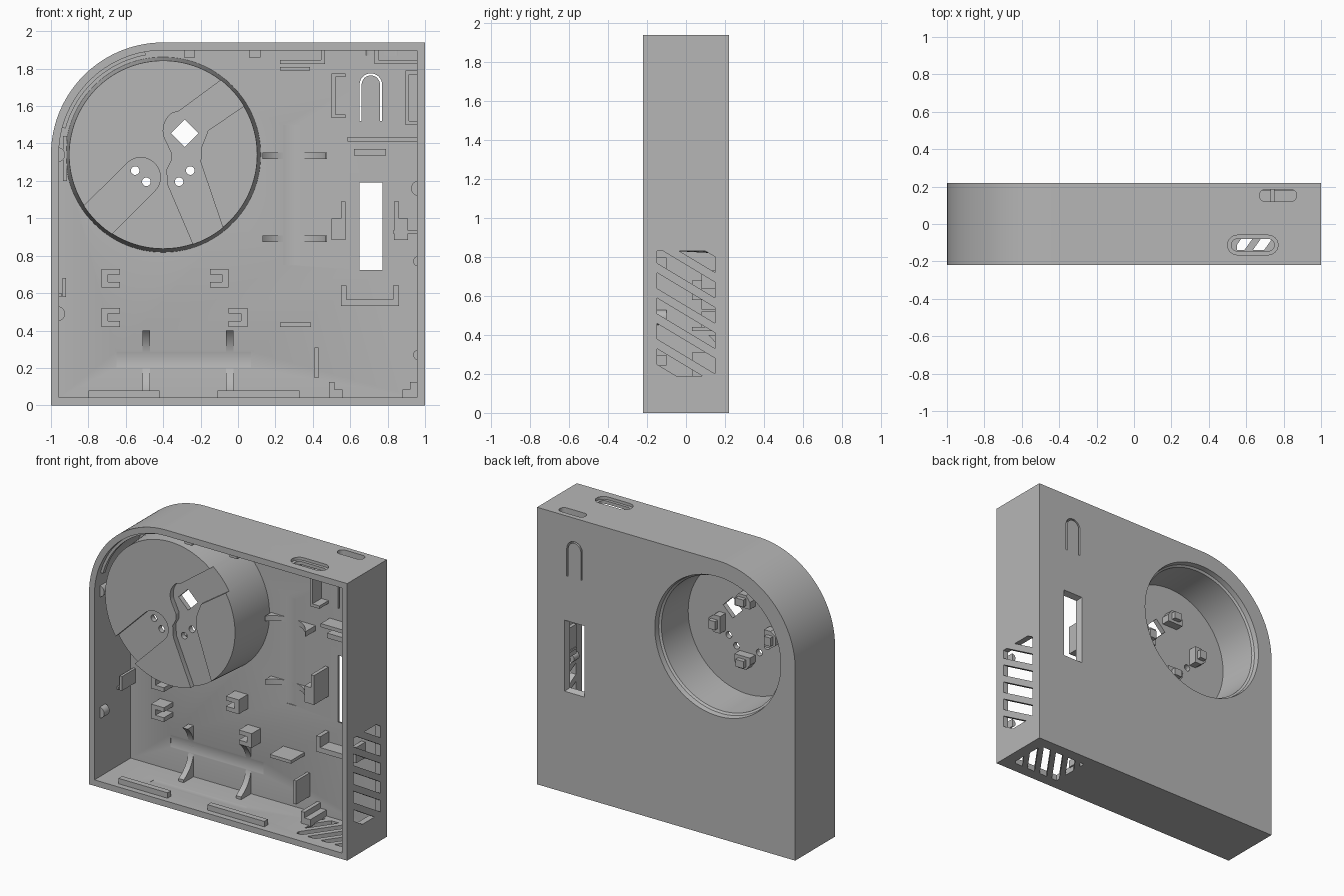
import bpy, bmesh, math
from mathutils import Vector, Matrix

if "Cube" in bpy.data.objects:
    bpy.data.objects.remove(bpy.data.objects["Cube"])

grey = bpy.data.materials.new("plain_grey")
grey.use_nodes = True
colour = (0.47, 0.47, 0.47, 1)
grey.diffuse_color = colour
grey.node_tree.nodes["Principled BSDF"].inputs["Base Color"].default_value = colour
CUP = (-0.4, 1.34)          # centre of the round cup and the rounded corner
BACK = 0.185                # inner face of the back wall, with a slight overlap
parts = []


def finish(name, bm):
    bmesh.ops.recalc_face_normals(bm, faces=bm.faces)
    mesh = bpy.data.meshes.new(name)
    bm.to_mesh(mesh)
    bm.free()
    mesh.materials.append(grey)
    ob = bpy.data.objects.new(name, mesh)
    bpy.context.collection.objects.link(ob)
    parts.append(ob)
    return ob


def prism(name, pts, lo, hi, axis="y"):
    place = {"x": lambda a, b, d: (d, a, b), "y": lambda a, b, d: (a, d, b),
             "z": lambda a, b, d: (a, b, d)}[axis]
    bm = bmesh.new()
    ends = [[bm.verts.new(place(a, b, d)) for a, b in pts] for d in (lo, hi)]
    for loop in ends:
        bm.faces.new(loop)
    for i in range(len(pts)):
        j = (i + 1) % len(pts)
        bm.faces.new((ends[0][i], ends[0][j], ends[1][j], ends[1][i]))
    return finish(name, bm)


def rect(x0, x1, z0, z1):
    return [(x0, z0), (x1, z0), (x1, z1), (x0, z1)]


def box(name, x0, x1, z0, z1, front=0.08, back=BACK):
    return prism(name, rect(x0, x1, z0, z1), front, back)


def arc(c, r, a0, a1, n=24):
    return [(c[0] + r * math.cos(math.radians(a0 + (a1 - a0) * i / n)),
             c[1] + r * math.sin(math.radians(a0 + (a1 - a0) * i / n))) for i in range(n + 1)]


def circle(c, r, n=32):
    return arc(c, r, 0, 360, n)[:-1]


def stadium(x0, x1, y0, y1):
    r, m = (y1 - y0) / 2, (y0 + y1) / 2
    return arc((x1 - r, m), r, -90, 90, 12) + arc((x0 + r, m), r, 90, 270, 12)


def clip(pts, k, lim, sign):
    # keep the side of a polygon where sign * (coordinate - lim) is positive
    out = []
    for p, q in zip(pts, pts[1:] + pts[:1]):
        a, b = sign * (p[k] - lim), sign * (q[k] - lim)
        if a >= 0:
            out.append(p)
        if a * b < 0:
            out.append(tuple(Vector(p).lerp(Vector(q), a / (a - b))))
    return out


def cut(target, cutter):
    mod = target.modifiers.new("cut", "BOOLEAN")
    mod.operation, mod.solver, mod.object = "DIFFERENCE", "EXACT", cutter
    bpy.context.view_layer.objects.active = target
    bpy.ops.object.modifier_apply(modifier=mod.name)
    parts.remove(cutter)
    bpy.data.objects.remove(cutter)


def frustum(x0, x1, z0, z1, y0, y1, grow):
    bm = bmesh.new()
    for y, g in ((y0, 0), (y1, grow)):
        for x, z in rect(x0 - g, x1 + g, z0 - g, z1 + g):
            bm.verts.new((x, y, z))
    bmesh.ops.convex_hull(bm, input=bm.verts)
    return finish("cutter", bm)


def outline(t):
    return [(-1 + t, t), (1 - t, t), (1 - t, 1.94 - t)] + arc(CUP, 0.6 - t, 90, 180, 40)


# Housing shell, open at the front
body = prism("housing", outline(0), -0.22, 0.22)
cut(body, prism("cutter", outline(0.042), -0.3, 0.18))
cut(body, prism("cutter", circle(CUP, 0.515, 96), 0.1, 0.3))

# Battery troughs sunk into the walls
trough_x = lambda: prism("cutter", circle((-0.02, 0.245), 0.205, 64), -0.65, 0.07, "x")
trough_z = lambda: prism("cutter", circle((0.285, -0.02), 0.205, 64), 0.75, 1.5, "z")
cut(body, trough_x())
cut(body, trough_z())

# Back wall: flared window and springy arched button
cut(body, frustum(0.66, 0.76, 0.735, 1.18, 0.15, 0.23, 0.03))
arch = lambda r: arc((0.71, 1.715), r, 0, 180, 16)
cut(body, prism("cutter", [(0.77, 1.52)] + arch(0.06) + [(0.65, 1.52), (0.661, 1.52)]
                + arch(0.049)[::-1] + [(0.759, 1.52)], 0.1, 0.3))

# Top wall: two rounded ports, the front one with a wider sunk rim
cut(body, prism("cutter", stadium(0.5, 0.77, -0.165, -0.06), 1.92, 2, "z"))
cut(body, prism("cutter", stadium(0.52, 0.75, -0.145, -0.08), 1.8, 2, "z"))
cut(body, prism("cutter", stadium(0.67, 0.87, 0.12, 0.185), 1.87, 2, "z"))

# Slanted vents in the side wall and the bottom wall
for i in range(8):
    z = 0.19 + 0.13 * (i - 1) + 0.05
    pts = [(-0.15, z + 0.14), (0.15, z - 0.04), (0.15, z + 0.04), (-0.15, z + 0.22)]
    pts = clip(clip(pts, 1, 0.19, 1), 1, 0.83, -1)
    if len(pts) > 2:
        cut(body, prism("cutter", pts, 0.9, 1.1, "x"))
for i in range(6):
    x = 0.42 + 0.105 * i
    pts = [(x - 0.1, -0.14), (x - 0.04, -0.14), (x + 0.16, 0.14), (x + 0.1, 0.14)]
    pts = clip(clip(pts, 0, 0.55, 1), 0, 0.92, -1)
    if len(pts) > 2:
        cut(body, prism("cutter", pts, -0.1, 0.1, "z"))

# Round cup, open at the back
bm = bmesh.new()
profile = [(0, -0.18), (0.503, -0.18), (0.522, 0.175), (0.515, 0.175), (0.515, 0.22),
           (0.488, 0.22), (0.482, 0.185), (0.468, 0.175), (0.46, -0.11), (0, -0.11)]
vs = [bm.verts.new((CUP[0] + r, y, CUP[1])) for r, y in profile]
edges = [bm.edges.new(pair) for pair in zip(vs, vs[1:])]
bmesh.ops.spin(bm, geom=vs + edges, cent=(CUP[0], 0, CUP[1]), axis=(0, 1, 0),
               angle=math.tau, steps=96)
bmesh.ops.remove_doubles(bm, verts=bm.verts, dist=0.0005)
cup = finish("round_cup", bm)

# Wire channels sunk in the cup front, then its holes
channel = arc((-0.52, 1.22), 0.105, -45, 135, 16) + [(-0.95, 0.94), (-0.8, 0.79)]
cut(cup, prism("cutter", channel, -0.3, -0.145))
channel = ([(0.02, 1.82), (-0.32, 1.57)] + arc((-0.285, 1.47), 0.115, 125, 200, 8)
           + [(-0.355, 1.35), (-0.355, 1.31), (-0.38, 1.26), (-0.375, 1.18), (-0.2, 0.77),
              (-0.03, 0.8), (-0.2, 1.3), (-0.195, 1.38), (-0.16, 1.47), (0.15, 1.68)])
cut(cup, prism("cutter", channel, -0.3, -0.145))
cut(cup, prism("cutter", circle((-0.285, 1.455), 0.074, 4), -0.3, 0))
for c in ((-0.55, 1.255), (-0.49, 1.195), (-0.255, 1.255), (-0.315, 1.195)):
    cut(cup, prism("cutter", circle(c, 0.023, 20), -0.3, 0))

# Four clips inside the cup
for i in range(4):
    turn = Matrix.Rotation(i * math.pi / 2, 2)
    for label, shape, top in (("base", [(0.17, -0.06), (0.22, -0.06), (0.26, -0.03),
                                        (0.26, 0.03), (0.22, 0.06), (0.17, 0.06)], -0.05),
                              ("tip", rect(0.19, 0.24, -0.03, 0.03), -0.02)):
        pts = [tuple(turn @ Vector(p) + Vector(CUP)) for p in shape]
        prism(f"cup_clip_{label}_{i}", pts, -0.115, top)

# Saddle ribs under the battery troughs
for i, x in enumerate((-0.49, -0.045)):
    rib = box(f"lower_saddle_{i}", x - 0.02, x + 0.02, 0.035, 0.4, 0.07)
    cut(rib, trough_x())
for i, z in enumerate((0.89, 1.335)):
    rib = box(f"upper_saddle_{i}", 0.13, 0.475, z - 0.018, z + 0.018, 0.07)
    cut(rib, trough_z())

# C-shaped wire clips
for i, (x, z, s) in enumerate(((-0.68, 0.68, 1), (-0.68, 0.47, 1),
                               (-0.1, 0.68, -1), (0, 0.47, -1))):
    pts = [(-0.05, -0.05), (0.05, -0.05), (0.05, -0.02), (-0.015, -0.02),
           (-0.015, 0.02), (0.05, 0.02), (0.05, 0.05), (-0.05, 0.05)]
    prism(f"wire_clip_{i}", [(x + s * a, z + b) for a, b in pts], 0.08, BACK)


# Square brackets: a spine with two arms, mirrored by s
def bracket(name, x, z0, z1, arm, s, front):
    t = 0.02
    pts = [(0, z0), (arm, z0), (arm, z0 + t), (t, z0 + t),
           (t, z1 - t), (arm, z1 - t), (arm, z1), (0, z1)]
    prism(name, [(x + s * a, b) for a, b in pts], front, BACK)


bracket("button_bracket_left", 0.5, 1.535, 1.775, 0.075, 1, 0.08)
bracket("button_bracket_right", 0.895, 1.5, 1.79, 0.075, 1, 0.06)
prism("window_tray", [(0.55, 0.53), (0.86, 0.53), (0.86, 0.64), (0.83, 0.64), (0.83, 0.565),
                      (0.58, 0.565), (0.58, 0.64), (0.55, 0.64)], 0.08, BACK)
for side, s in (("left", 1), ("right", -1)):
    x = 0.705 - s * 0.205
    pts = [(0, 0.885), (0.075, 0.885), (0.075, 1.09), (0.05, 1.09), (0.05, 1.0), (0, 1.0)]
    prism(f"window_bracket_{side}", [(x + s * a, b) for a, b in pts], 0.02, BACK)
box("window_bracket_stay", 0.83, 0.97, 0.92, 0.935, 0.02)

# Shelves and plates on the back wall
for name, x0, x1, z0, z1, front in (
        ("long_shelf", 0.585, 0.97, 1.41, 1.435, 0.08),
        ("short_shelf", 0.62, 0.79, 1.335, 1.37, 0.1),
        ("low_shelf", 0.225, 0.39, 0.42, 0.442, 0.03),
        ("upright_plate", 0.408, 0.43, 0.145, 0.31, 0.03),
        ("port_shelf", 0.225, 0.385, 1.79, 1.81, 0.06),
        ("port_ledge_left", 0.225, 0.465, 1.825, 1.845, 0.03),
        ("port_ledge_left_end", 0.445, 0.465, 1.84, 1.9, 0.03),
        ("port_ledge_right", 0.73, 0.965, 1.825, 1.845, 0.03),
        ("port_ledge_right_end", 0.73, 0.75, 1.84, 1.9, 0.03),
        ("side_post_left", -0.965, -0.945, 0.58, 0.6, 0.03),
        ("side_post_left_arm", -0.938, -0.92, 0.58, 0.68, 0.03),
        ("side_post_upper", -0.935, -0.915, 1.2, 1.44, 0.1),
        ("corner_block_left", 0.487, 0.56, 0.035, 0.085, 0.0),
        ("corner_block_left_top", 0.487, 0.515, 0.08, 0.125, 0.0),
        ("corner_block_right", 0.88, 0.965, 0.035, 0.085, 0.0),
        ("corner_block_right_top", 0.92, 0.965, 0.08, 0.125, 0.0)):
    box(name, x0, x1, z0, z1, front)

# Lid catches close to the front rim
for i, (x0, x1, z0, z1) in enumerate(((-0.8, -0.42, 0.035, 0.08), (-0.11, 0.33, 0.035, 0.08),
                                      (-0.29, -0.23, 1.86, 1.905), (0.06, 0.12, 1.86, 1.905))):
    box(f"lid_catch_{i}", x0, x1, z0, z1, -0.18, -0.14)
prism("lid_catch_arc", arc(CUP, 0.565, 100, 165) + arc(CUP, 0.54, 165, 100), -0.18, -0.15)

# Half-round bumps on the side walls
for i, (s, z, r) in enumerate(((-1, 1.34, 0.04), (-1, 0.49, 0.04), (1, 1.16, 0.04),
                               (1, 0.77, 0.028), (1, 0.27, 0.028))):
    pts = [(s * x, z1) for x, z1 in arc((0.965, z), r, 90, 270, 12)]
    prism(f"side_bump_{i}", pts, -0.16, -0.1)

# Smooth the curved faces, keep the edges sharp
bpy.ops.object.select_all(action="DESELECT")
for ob in parts:
    ob.select_set(True)
bpy.context.view_layer.objects.active = body
bpy.ops.object.shade_smooth_by_angle(angle=math.radians(30))
